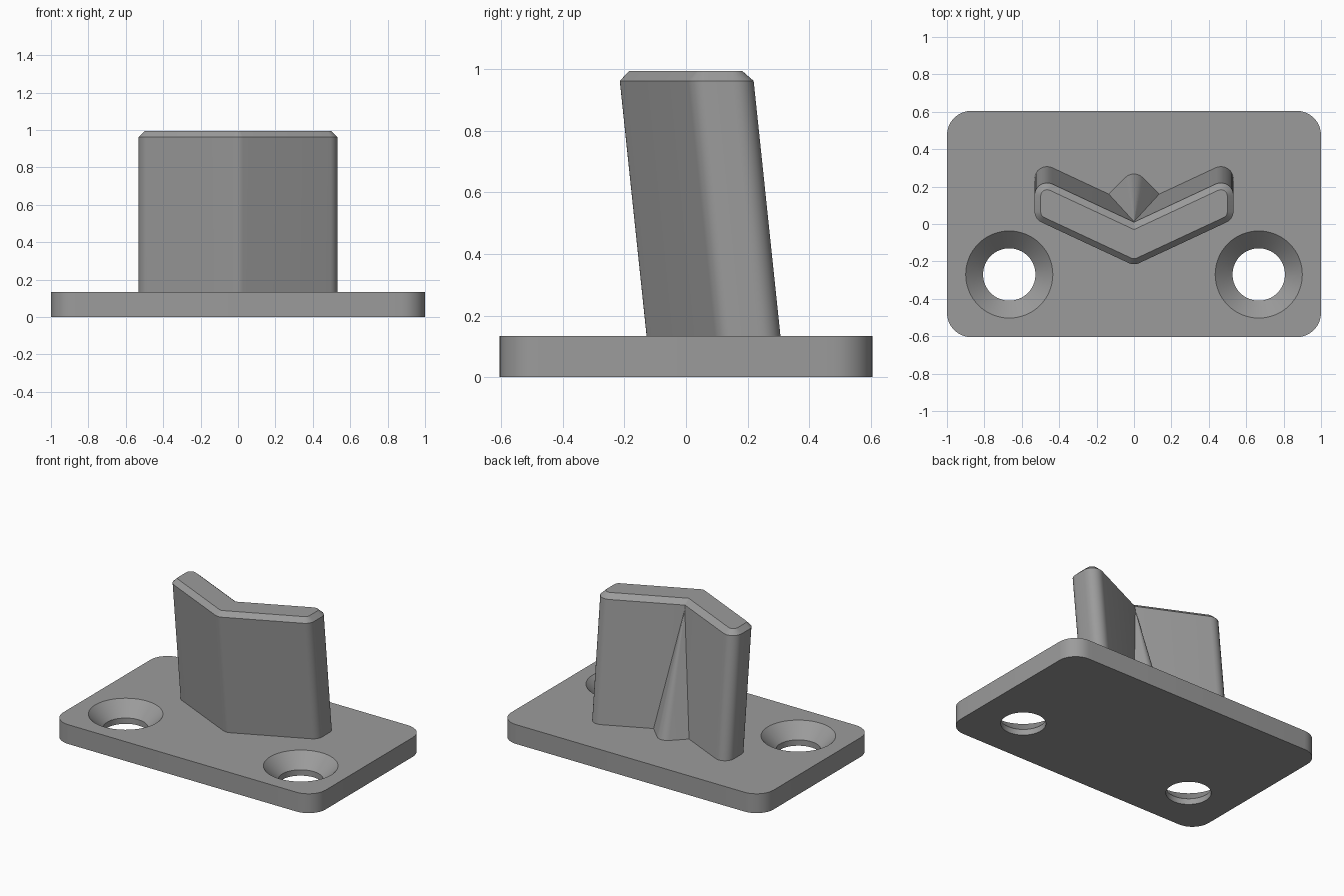
import bpy, bmesh, math
from mathutils import Vector

if "Cube" in bpy.data.objects:
    bpy.data.objects.remove(bpy.data.objects["Cube"])

PLATE_TOP = 0.133
LEAN = -math.tan(math.radians(6))   # y shift of the upright per unit of height

grey = bpy.data.materials.new("grey")
grey.diffuse_color = (0.33, 0.33, 0.33, 1)
grey.use_nodes = True
grey.node_tree.nodes["Principled BSDF"].inputs["Base Color"].default_value = grey.diffuse_color


def outline(corners, inset=0.0, steps=8):
    """Counter-clockwise outline from (x, y, radius) corners, moved inwards by inset."""
    pts = []
    n = len(corners)
    for i in range(n):
        a, b, c = (Vector(corners[(i + k) % n][:2]) for k in (-1, 0, 1))
        r = corners[i][2]
        u, v = (b - a).normalized(), (c - b).normalized()
        n0, n1 = Vector((u.y, -u.x)), Vector((v.y, -v.x))
        miter = (n0 + n1) / (1 + n0.dot(n1))
        if r == 0:
            pts.append(b - miter * inset)
            continue
        centre = b - miter * r
        for k in range(steps + 1):
            t = k / steps
            a0 = math.atan2(n0.y, n0.x)
            turn = math.atan2(n0.x * n1.y - n0.y * n1.x, n0.dot(n1))
            ang = a0 + turn * t
            pts.append(centre + Vector((math.cos(ang), math.sin(ang))) * (r - inset))
    return pts


def loft(name, rings):
    """Closed solid through rings of equal point count."""
    bm = bmesh.new()
    loops = [[bm.verts.new(p) for p in ring] for ring in rings]
    for lo, hi in zip(loops, loops[1:]):
        for i in range(len(lo)):
            j = (i + 1) % len(lo)
            bm.faces.new((lo[i], lo[j], hi[j], hi[i]))
    bm.faces.new(loops[0][::-1])
    bm.faces.new(loops[-1])
    bmesh.ops.remove_doubles(bm, verts=bm.verts, dist=1e-5)
    bmesh.ops.recalc_face_normals(bm, faces=bm.faces)
    me = bpy.data.meshes.new(name)
    bm.to_mesh(me)
    bm.free()
    me.materials.append(grey)
    ob = bpy.data.objects.new(name, me)
    bpy.context.collection.objects.link(ob)
    return ob


def activate(ob):
    bpy.ops.object.select_all(action='DESELECT')
    ob.select_set(True)
    bpy.context.view_layer.objects.active = ob


def smooth(ob):
    activate(ob)
    bpy.ops.object.shade_smooth_by_angle(angle=math.radians(25))


# Base plate with rounded corners
W, D, R = 1.0, 0.605, 0.13
shape = outline([(-W, -D, R), (W, -D, R), (W, D, R), (-W, D, R)])
plate = loft("base_plate", [[(p.x, p.y, z) for p in shape] for z in (0, PLATE_TOP)])

# Countersunk screw holes
for side in (-1, 1):
    rings = []
    for r, z in ((0.14, -0.1), (0.14, 0.04), (0.233, PLATE_TOP), (0.283, PLATE_TOP + 0.05)):
        rings.append([(side * 0.667 + r * math.cos(math.tau * k / 64),
                       -0.27 + r * math.sin(math.tau * k / 64), z) for k in range(64)])
    cutter = loft("hole_cutter", rings)
    cutter.hide_render = True
    mod = plate.modifiers.new("hole", 'BOOLEAN')
    mod.operation = 'DIFFERENCE'
    mod.solver = 'EXACT'
    mod.object = cutter
    activate(plate)
    bpy.ops.object.modifier_apply(modifier=mod.name)
    bpy.data.objects.remove(cutter)
smooth(plate)

# Leaning V-shaped upright with a chamfered top
r = 0.067
slope = math.tan(math.radians(25))
x, tip, crease = 0.532, -0.222, 0.01
vee = [(0, tip, r), (x, tip + slope * x, r), (x, crease + slope * x, r),
       (0, crease, 0), (-x, crease + slope * x, r), (-x, tip + slope * x, r)]
SHOULDER, TOP = 0.962, 0.994


def level(z, inset):
    return [(p.x, p.y + LEAN * (z - SHOULDER), z) for p in outline(vee, inset)]


smooth(loft("upright", [level(0.1, 0), level(SHOULDER, 0), level(TOP, 0.033)]))

# Gusset behind the crease, tapering to a point
foot = outline([(0, 0.05, 0), (0.17, 0.125, 0), (0, 0.295, r), (-0.17, 0.125, 0)])
apex = Vector((0, 0.006, 0.955))
rings = []
for z in (0.12, PLATE_TOP, 0.95):
    t = (apex.z - z) / (apex.z - PLATE_TOP)
    rings.append([(p.x * t, apex.y + (p.y - apex.y) * t, z) for p in foot])
smooth(loft("gusset", rings))
